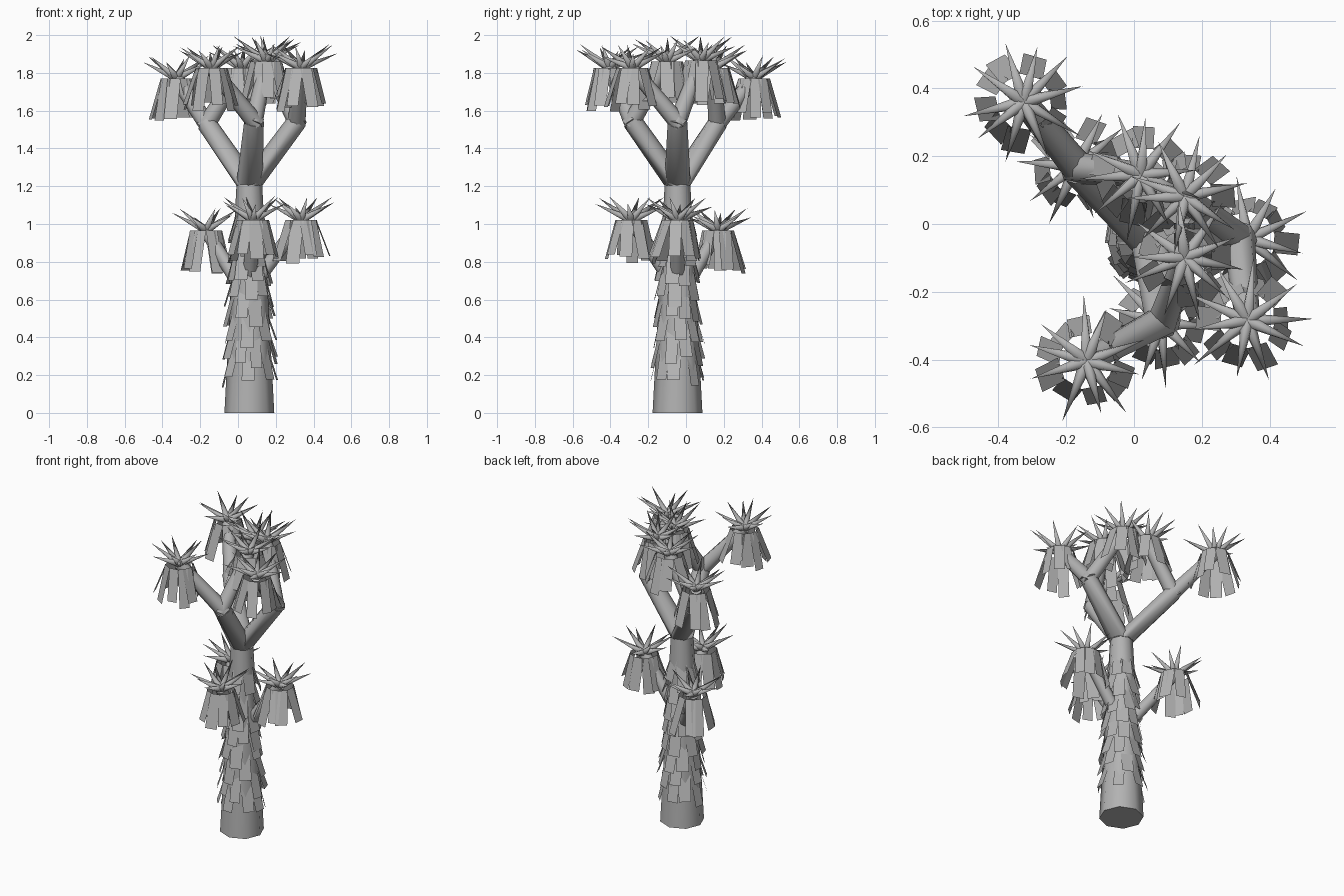
import bpy, bmesh, math, random
from mathutils import Vector, Matrix

random.seed(7)
cube = bpy.data.objects.get("Cube")
if cube:
    bpy.data.objects.remove(cube, do_unlink=True)

grey = bpy.data.materials.new("plain grey")
grey.use_nodes = True
grey.diffuse_color = (0.45, 0.45, 0.45, 1)
grey.node_tree.nodes["Principled BSDF"].inputs["Base Color"].default_value = grey.diffuse_color

AXIS = Vector((0.06, -0.045, 0))
TRUNK_TOP = 1.21
TRUNK_R1, TRUNK_R2 = 0.132, 0.068


def finish(name, bm, smooth=True):
    """Turn a bmesh into an object, smooth but with sharp caps."""
    mesh = bpy.data.meshes.new(name)
    bm.to_mesh(mesh)
    bm.free()
    mesh.materials.append(grey)
    if smooth:
        mesh.shade_smooth()
        mesh.set_sharp_from_angle(angle=math.radians(60))
    obj = bpy.data.objects.new(name, mesh)
    bpy.context.collection.objects.link(obj)
    return obj


def taper(bm, start, end, r1, r2, sides=8):
    """Add a tapered cylinder or cone between two points and return its vertices."""
    d = end - start
    turn = Vector((0, 0, 1)).rotation_difference(d).to_matrix().to_4x4()
    return bmesh.ops.create_cone(bm, cap_ends=True, segments=sides, radius1=r1, radius2=r2,
                                 depth=d.length,
                                 matrix=Matrix.Translation((start + end) / 2) @ turn)["verts"]


def hanging_leaf(bm, centre, angle, r_top, r_low, length, width, skew):
    """Add one flat dead leaf, sloping down and outwards."""
    out = Vector((math.cos(angle), math.sin(angle), 0))
    tangent = Vector((-out.y, out.x, 0))
    side = tangent * width / 2
    top = centre + out * r_top
    low = centre + out * r_low - Vector((0, 0, length)) + tangent * random.uniform(-skew, skew)
    bm.faces.new([bm.verts.new(p) for p in (top - side, low - side, low + side, top + side)])


def rosette(name, centre):
    """Crown of pointed leaves over a skirt of hanging leaves."""
    spin = random.uniform(0, math.tau)
    bm = bmesh.new()
    count = 10
    for i in range(count):
        a = spin + math.tau * i / count + random.uniform(-0.15, 0.15)
        lift = math.radians(random.uniform(20, 28) if i % 2 else random.uniform(32, 38.5))
        d = Vector((math.cos(a) * math.cos(lift), math.sin(a) * math.cos(lift), math.sin(lift)))
        taper(bm, centre, centre + d * random.uniform(0.195, 0.222), 0.022, 0, sides=6)
    finish(name + "_spikes", bm)

    bm = bmesh.new()
    count = 10
    for i in range(count):
        a = spin + math.tau * i / count + random.uniform(-0.15, 0.15)
        hanging_leaf(bm, centre, a, 0.078, random.uniform(0.115, 0.155),
                     random.uniform(0.18, 0.23), random.uniform(0.06, 0.075), 0.015)
    finish(name + "_skirt", bm, False)


def branch(name, start, end, r1, r2):
    bm = bmesh.new()
    taper(bm, start, end, r1, r2)
    finish(name, bm)


def limb(name, start, end, r1, r2):
    """Main limb whose lower ring lies flat on the trunk top."""
    bm = bmesh.new()
    ring = sorted(taper(bm, start, end, r1, r2), key=lambda v: (v.co - start).length)[:8]
    for v in ring:
        flat = v.co - start
        flat.z = 0
        v.co = start + flat.normalized() * r1
    finish(name, bm)


# Trunk
bm = bmesh.new()
taper(bm, AXIS, AXIS + Vector((0, 0, TRUNK_TOP)), TRUNK_R1, TRUNK_R2)
finish("trunk", bm)

# Overlapping rows of dead leaves up the trunk
bm = bmesh.new()
rows, per_row = 8, 8
for row in range(rows):
    for i in range(per_row):
        z = 0.34 + row * 0.107 + random.uniform(-0.02, 0.03)
        r = TRUNK_R1 + (TRUNK_R2 - TRUNK_R1) * z / TRUNK_TOP
        a = math.tau * (i + 0.5 * (row % 2)) / per_row + random.uniform(-0.2, 0.2)
        hanging_leaf(bm, AXIS + Vector((0, 0, z)), a, r - 0.018,
                     r + random.uniform(0.022, 0.042), random.uniform(0.16, 0.2),
                     random.uniform(0.06, 0.075), 0.008)
finish("trunk_leaves", bm, False)

# Upper limbs: each fork point carries two crowned branches
forks = {
    "back_right": ((-0.165, 0.165, 1.53), (-0.325, 0.36, 1.77), (0.02, 0.145, 1.825)),
    "left": ((0.31, -0.045, 1.54), (0.335, -0.285, 1.825), (0.15, 0.08, 1.865)),
    "front": ((0.085, -0.285, 1.545), (-0.14, -0.405, 1.825), (0.15, -0.1, 1.86)),
}
for name, (fork, *tips) in forks.items():
    fork = Vector(fork)
    limb(name + "_limb", AXIS + Vector((0, 0, TRUNK_TOP - 0.005)), fork, 0.07, 0.052)
    for label, tip in zip(("outer", "inner"), tips):
        tip = Vector(tip)
        back = (tip - fork).normalized() * 0.025
        branch(f"{name}_{label}_branch", fork - back, tip, 0.048, 0.037)
        rosette(f"{name}_{label}_crown", tip)

# Lower side branches, one below each limb
lower = {
    "back_right": (-0.17, 0.17, 0.965),
    "left": (0.335, -0.045, 1.02),
    "front": (0.08, -0.29, 1.02),
}
for name, tip in lower.items():
    tip = Vector(tip)
    branch(name + "_lower_branch", AXIS + Vector((0, 0, tip.z - 0.37)), tip, 0.04, 0.034)
    rosette(name + "_lower_crown", tip)
